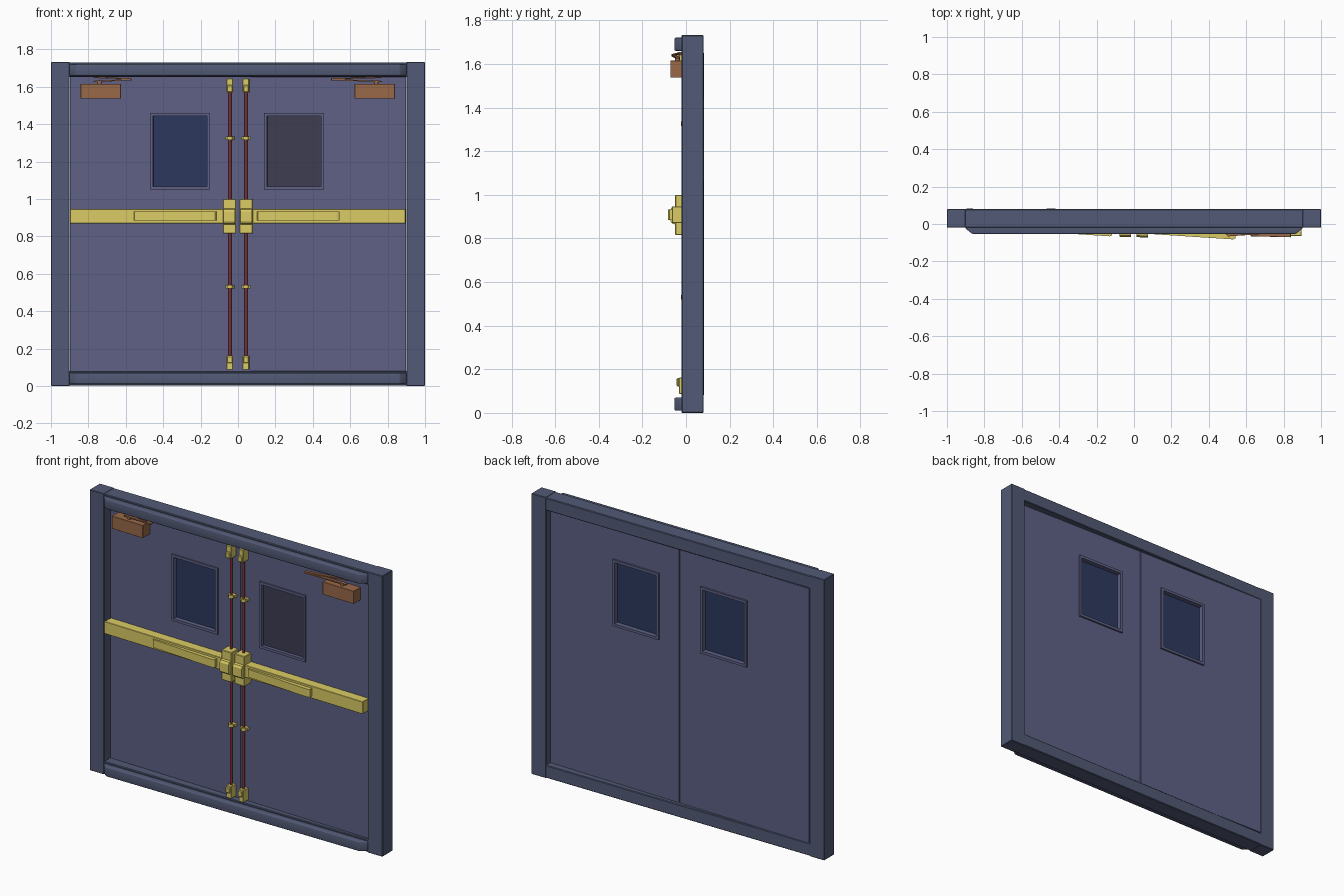
import bpy, bmesh, math
from mathutils import Vector, Matrix

if "Cube" in bpy.data.objects:
    bpy.data.objects.remove(bpy.data.objects["Cube"])

SWING = Matrix.Rotation(-math.atan(0.025), 4, 'Z')   # leaves sit very slightly turned in the frame


def mat(name, r, g, b):
    m = bpy.data.materials.new(name)
    m.diffuse_color = (r, g, b, 1)
    m.use_nodes = True
    m.node_tree.nodes["Principled BSDF"].inputs["Base Color"].default_value = m.diffuse_color
    return m


STEEL = mat("frame_paint", 0.084, 0.102, 0.18)
PAINT = mat("door_paint", 0.112, 0.118, 0.235)
GLASS = mat("window_glass", 0.025, 0.04, 0.11)
SHADE = mat("shaded_glass", 0.046, 0.046, 0.085)
BRASS = mat("brass", 0.71, 0.6, 0.13)
BROWN = mat("closer_brown", 0.32, 0.14, 0.065)
ROD = mat("rod_red", 0.22, 0.03, 0.03)


def finish(name, bm, m, bevel=0, swing=True, segs=1):
    bmesh.ops.recalc_face_normals(bm, faces=bm.faces[:])
    if bevel:
        bmesh.ops.bevel(bm, geom=bm.edges[:], offset=bevel, segments=segs, profile=0.5, affect='EDGES')
    if swing:
        bm.transform(SWING)
    for f in bm.faces:
        f.smooth = segs > 1
    me = bpy.data.meshes.new(name)
    bm.to_mesh(me)
    bm.free()
    me.materials.append(m)
    ob = bpy.data.objects.new(name, me)
    bpy.context.collection.objects.link(ob)
    return ob


def prism(name, profile, lo, hi, m, axis='Z', bevel=0, swing=True, segs=1):
    """Extrude an (x, y) profile along z, or a (y, z) profile along x."""
    bm = bmesh.new()
    put = (lambda p, t: (p[0], p[1], t)) if axis == 'Z' else (lambda p, t: (t, p[0], p[1]))
    a = [bm.verts.new(put(p, lo)) for p in profile]
    b = [bm.verts.new(put(p, hi)) for p in profile]
    bm.faces.new(a)
    bm.faces.new(b)
    n = len(a)
    for i in range(n):
        j = (i + 1) % n
        bm.faces.new((a[i], a[j], b[j], b[i]))
    return finish(name, bm, m, bevel, swing, segs)


def box(name, x, y, z, m, bevel=0, swing=True, segs=1):
    pts = [(x[0], y[0]), (x[1], y[0]), (x[1], y[1]), (x[0], y[1])]
    return prism(name, pts, z[0], z[1], m, 'Z', bevel, swing, segs)


def ring(name, outer, inner, y, m):
    """Upright panel with a rectangular opening; rects are (x0, x1, z0, z1)."""
    bm = bmesh.new()

    def loop(r, yy):
        return [bm.verts.new((r[i], yy, r[k])) for i, k in ((0, 2), (1, 2), (1, 3), (0, 3))]
    loops = [loop(outer, y[0]), loop(outer, y[1]), loop(inner, y[1]), loop(inner, y[0])]
    for k in range(4):
        p, q = loops[k], loops[(k + 1) % 4]
        for i in range(4):
            j = (i + 1) % 4
            bm.faces.new((p[i], p[j], q[j], q[i]))
    return finish(name, bm, m)


def cylinder(name, p, q, r, m, sides=10):
    p, q = Vector(p), Vector(q)
    bm = bmesh.new()
    rot = (q - p).to_track_quat('Z', 'Y').to_matrix().to_4x4()
    bmesh.ops.create_cone(bm, cap_ends=True, segments=sides, radius1=r, radius2=r,
                          depth=(q - p).length, matrix=Matrix.Translation((p + q) / 2) @ rot)
    ob = finish(name, bm, m)
    for f in ob.data.polygons:
        f.use_smooth = sides > 4 and len(f.vertices) == 4
    return ob


def link(name, a, b, m):
    """Flat closer arm sloping between two 3D points."""
    a, b = Vector(a), Vector(b)
    d = (b - a).normalized()
    n = Vector((-d.y, d.x, 0)).normalized() * 0.009
    up = Vector((0, 0, 0.0035))
    bm = bmesh.new()
    vs = [bm.verts.new(p + s * n + t * up) for p in (a, b) for s in (-1, 1) for t in (-1, 1)]
    bmesh.ops.convex_hull(bm, input=vs)
    return finish(name, bm, m)


# Fixed frame: two posts, header and sill with rounded front nosing
for side, s in (("left", -1), ("right", 1)):
    box(side + "_post", sorted((s, s * 0.9)), (-0.02, 0.08), (0, 1.732), STEEL, 0.003, False)
for name, z0, z1 in (("header", 1.652, 1.73), ("sill", 0.002, 0.08)):
    box(name, (-0.905, 0.905), (-0.019, 0.0795), (z0, z1), STEEL, 0.004, False)
    nose = [(-0.9, -0.01), (-0.9, -0.025), (-0.865, -0.053), (0.865, -0.053), (0.9, -0.025), (0.9, -0.01)]
    ob = prism(name + "_nosing", nose, z0 + 0.008, z1 - 0.01, STEEL, 'Z', 0.006, False, 3)

for side, s in (("left", -1), ("right", 1)):
    def span(a, b):
        return sorted((s * a, s * b))

    # Door leaf with window opening, trim on both faces, glass
    wx = (-0.47, -0.15) if s < 0 else (0.14, 0.46)
    outer = (wx[0], wx[1], 1.05, 1.46)
    inner = (wx[0] + 0.016, wx[1] - 0.016, 1.066, 1.444)
    ring(side + "_door", (*span(0.003, 0.898), 0.081, 1.651), inner, (0.0175, 0.06), PAINT)
    ring(side + "_window_trim_front", outer, inner, (0.009, 0.0175), PAINT)
    ring(side + "_window_trim_back", outer, inner, (0.06, 0.071), PAINT)
    box(side + "_window_glass", inner[:2], (0.036, 0.042), inner[2:], GLASS)
    if s > 0:
        box("right_window_front_pane", inner[:2], (0.03, 0.036), inner[2:], SHADE)

    # Push bar with wedge shaped press pad
    box(side + "_push_bar", span(0.075, 0.897), (-0.0425, 0.0175), (0.87, 0.946), BRASS, 0.002)
    x0, x1 = (-0.56, -0.115) if s < 0 else (0.10, 0.545)
    prism(side + "_press_pad", [(x0, -0.035), (x0 + 0.008, -0.052), (x1 - 0.012, -0.069),
                                (x1, -0.062), (x1, -0.035)], 0.884, 0.933, BRASS)

    # Central latch case with domed cover
    box(side + "_latch_case", span(0.01, 0.08), (-0.048, 0.0175), (0.815, 1.0), BRASS, 0.003)
    prism(side + "_latch_cover", [(-0.04, 0.862), (-0.062, 0.868), (-0.07, 0.88), (-0.07, 0.932),
                                  (-0.062, 0.944), (-0.04, 0.95)],
          *span(0.014, 0.076), BRASS, 'X')

    # Vertical rods, guides and end latches
    rx = s * 0.043
    for part, za, zb in (("lower", 0.13, 0.83), ("upper", 0.98, 1.6)):
        cylinder(f"{side}_{part}_rod", (rx, -0.005, za), (rx, -0.005, zb), 0.008, ROD)
    for part, z in (("lower", 0.53), ("upper", 1.325)):
        cylinder(f"{side}_{part}_guide", (rx, -0.005, z - 0.01), (rx, -0.005, z + 0.01), 0.016, BRASS, 12)
        box(f"{side}_{part}_guide_foot", (rx - 0.023, rx + 0.023), (-0.006, 0.0175), (z - 0.008, z + 0.008), BRASS)
    for part, z, d in (("bottom", 0.087, 1), ("top", 1.643, -1)):
        box(f"{side}_{part}_latch", (rx - 0.017, rx + 0.017), (-0.03, 0.0175),
            sorted((z, z + d * 0.075)), BRASS, 0.002)
        box(f"{side}_{part}_latch_cap", (rx - 0.015, rx + 0.015), (-0.042, -0.028),
            sorted((z + d * 0.035, z + d * 0.072)), BRASS, 0.004)

    # Overhead closer: body, spindle and folding arm
    box(side + "_closer_body", span(0.625, 0.84), (-0.05, 0.0175), (1.537, 1.615), BROWN, 0.001)
    cylinder(side + "_closer_spindle", (s * 0.74, -0.02, 1.61), (s * 0.74, -0.02, 1.632), 0.012, BROWN)
    elbow = -0.57 if s < 0 else 0.5
    link(side + "_closer_main_arm", (s * 0.77, -0.02, 1.628), (elbow, -0.045, 1.638), BROWN)
    link(side + "_closer_fore_arm", (elbow, -0.045, 1.641), (s * 0.77, -0.005, 1.65), BROWN)

# Strip covering the meeting gap
box("meeting_strip", (-0.01, 0.008), (0.012, 0.0175), (0.082, 1.65), PAINT)
